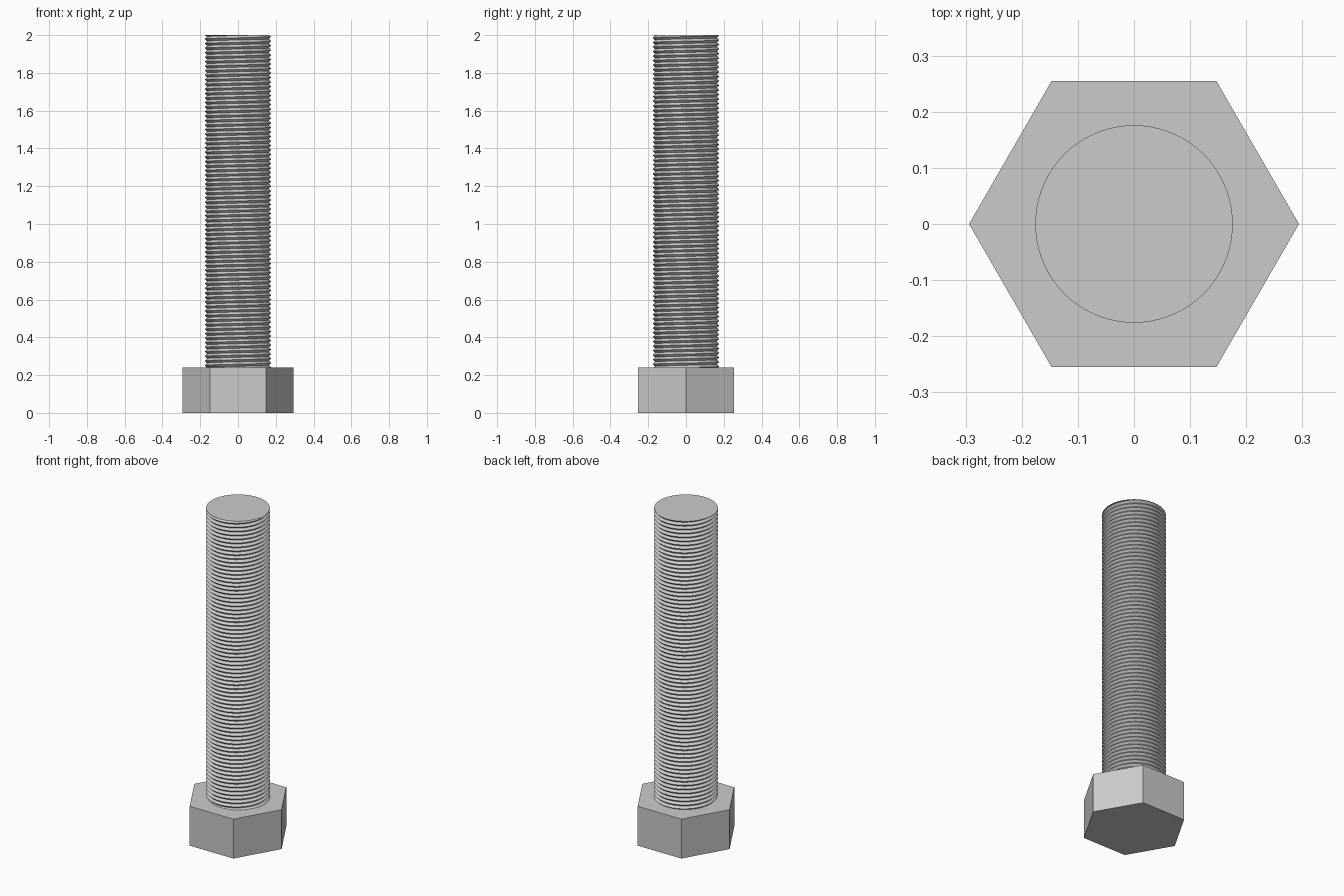
import bpy, bmesh, math

cube = bpy.data.objects.get("Cube")
if cube:
    bpy.data.objects.remove(cube, do_unlink=True)

steel = bpy.data.materials.new("grey_steel")
steel.use_nodes = True
colour = (0.6, 0.6, 0.6, 1.0)
steel.diffuse_color = colour
steel.node_tree.nodes["Principled BSDF"].inputs["Base Color"].default_value = colour

HEAD_RADIUS, HEAD_HEIGHT = 0.294, 0.24
CREST, ROOT = 0.176, 0.164
PITCH, SIDES = 0.024, 72
TOP, START = 2.0, 0.18


def finish(bm, name):
    mesh = bpy.data.meshes.new(name)
    bm.to_mesh(mesh)
    bm.free()
    mesh.materials.append(steel)
    obj = bpy.data.objects.new(name, mesh)
    bpy.context.collection.objects.link(obj)
    return obj


# Hexagonal head, points on the x axis
bm = bmesh.new()
corners = [bm.verts.new((HEAD_RADIUS * math.cos(i * math.pi / 3),
                         HEAD_RADIUS * math.sin(i * math.pi / 3), 0))
           for i in range(6)]
base = bm.faces.new(corners)
side = bmesh.ops.extrude_face_region(bm, geom=[base], use_keep_orig=True)
bmesh.ops.translate(bm, vec=(0, 0, HEAD_HEIGHT),
                    verts=[v for v in side["geom"] if isinstance(v, bmesh.types.BMVert)])
bmesh.ops.recalc_face_normals(bm, faces=bm.faces)
finish(bm, "hex_head")

# Threaded shaft: helical crests and roots, cut flat at the top
bm = bmesh.new()
rows = int((TOP - START) / PITCH * 2) + 4
grid = []
for k in range(rows):
    radius = CREST if k % 2 else ROOT
    row = []
    for j in range(SIDES + 1):
        angle = 2 * math.pi * j / SIDES
        z = min(TOP, START + (k / 2 + j / SIDES - 1) * PITCH)
        row.append(bm.verts.new((radius * math.cos(angle), radius * math.sin(angle), z)))
    grid.append(row)
for lower, upper in zip(grid, grid[1:]):
    for j in range(SIDES):
        quad = (lower[j], lower[j + 1], upper[j + 1], upper[j])
        if min(v.co.z for v in quad) < TOP - 1e-5:
            bm.faces.new(quad)
loose = [v for v in bm.verts if not v.link_faces]
bmesh.ops.delete(bm, geom=loose, context="VERTS")
bmesh.ops.remove_doubles(bm, verts=bm.verts, dist=1e-5)
bmesh.ops.triangulate(bm, faces=bm.faces)

# Flat end of the shaft
rim = [bm.verts.new((CREST * math.cos(2 * math.pi * j / SIDES),
                     CREST * math.sin(2 * math.pi * j / SIDES), TOP))
       for j in range(SIDES)]
bm.faces.new(rim)
finish(bm, "threaded_shaft")
